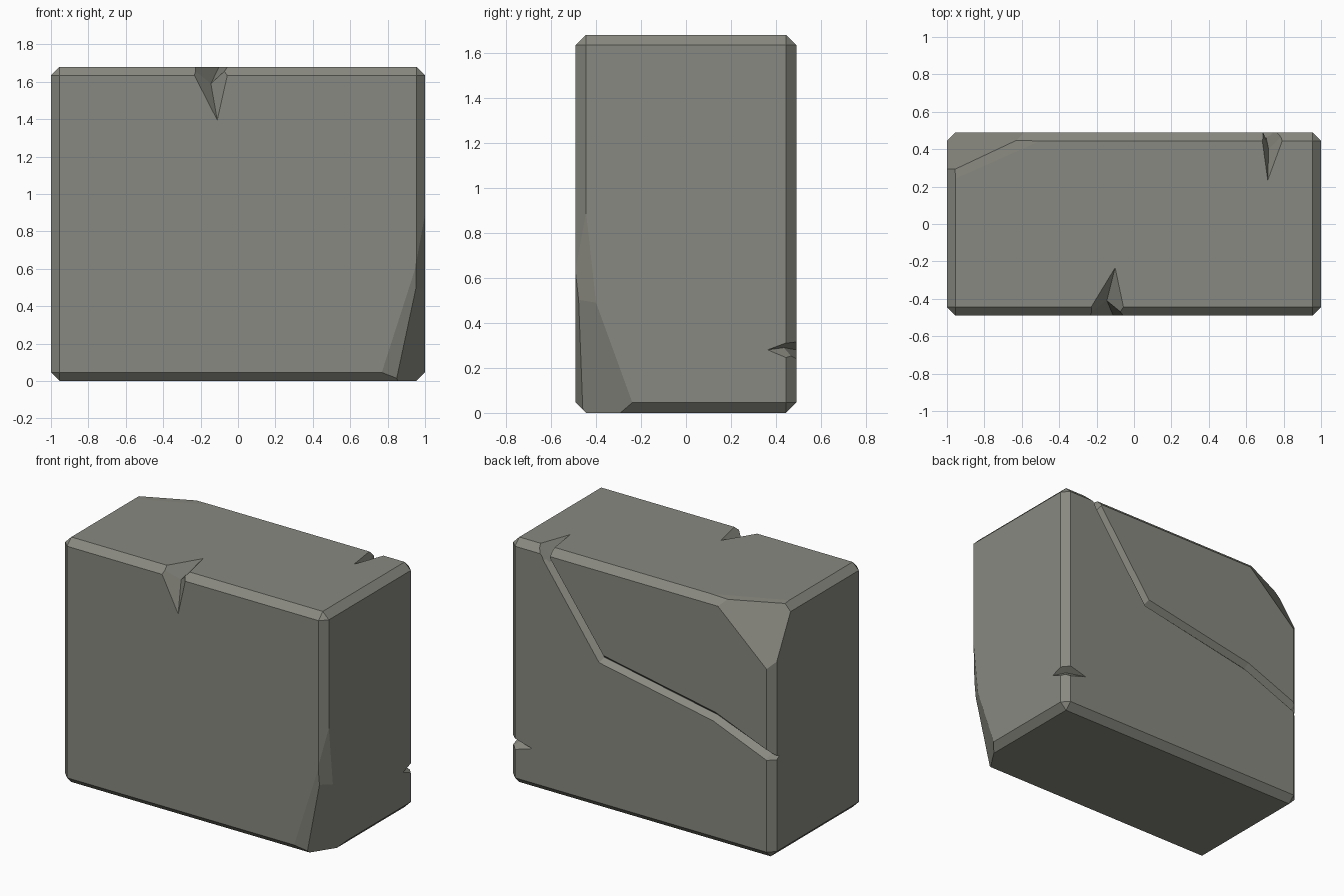
import bpy, bmesh
from mathutils import Vector, Matrix

if "Cube" in bpy.data.objects:
    bpy.data.objects.remove(bpy.data.objects["Cube"])

# Chamfered stone block
bm = bmesh.new()
bmesh.ops.create_cube(bm, size=1, matrix=Matrix.Translation((0, 0, 0.84)) @ Matrix.Diagonal((2, 0.98, 1.68, 1)))
bmesh.ops.bevel(bm, geom=bm.edges[:], offset=0.046, segments=1, affect='EDGES', profile=0.5)


def slice_off(a, b, c):
    """Remove the part beyond the plane through three points, and cap it."""
    a, b, c = Vector(a), Vector(b), Vector(c)
    n = (b - a).cross(c - a).normalized()
    if n.dot(Vector((0, 0, 0.84)) - a) > 0:
        n = -n
    bmesh.ops.bisect_plane(bm, geom=bm.verts[:] + bm.edges[:] + bm.faces[:], dist=1e-5,
                           plane_co=a, plane_no=n, clear_outer=True)
    bmesh.ops.holes_fill(bm, edges=[e for e in bm.edges if e.is_boundary], sides=0)


# Chipped lower front right corner
slice_off((0.77, -0.49, 0.05), (0.856, -0.46, 0.05), (0.96, -0.49, 0.64))
slice_off((0.856, -0.46, 0.05), (1, -0.24, 0.05), (1, -0.40, 0.49))
slice_off((1, -0.40, 0.49), (1, -0.445, 0.90), (0.957, -0.485, 0.64))
# Chipped upper back left corner
slice_off((-0.96, 0.24, 1.68), (-0.50, 0.445, 1.68), (-0.795, 0.37, 1.677))
slice_off((-0.96, 0.29, 1.68), (-0.63, 0.445, 1.68), (-0.955, 0.49, 1.30))
bmesh.ops.recalc_face_normals(bm, faces=bm.faces[:])


def make_object(name, mesh_bm):
    mesh = bpy.data.meshes.new(name)
    mesh_bm.to_mesh(mesh)
    mesh_bm.free()
    ob = bpy.data.objects.new(name, mesh)
    bpy.context.collection.objects.link(ob)
    return ob


block = make_object("stone_block", bm)
stone = bpy.data.materials.new("dark_stone")
stone.diffuse_color = (0.25, 0.25, 0.218, 1)
stone.use_nodes = True
stone.node_tree.nodes["Principled BSDF"].inputs["Base Color"].default_value = stone.diffuse_color
block.data.materials.append(stone)


def carve(name, points, faces):
    """Subtract a closed cutter from the block."""
    cb = bmesh.new()
    vs = [cb.verts.new(p) for p in points]
    for f in faces:
        cb.faces.new([vs[i] for i in f])
    bmesh.ops.recalc_face_normals(cb, faces=cb.faces[:])
    cutter = make_object(name, cb)
    cutter.data.materials.append(stone)
    cutter.hide_render = True
    mod = block.modifiers.new(name, 'BOOLEAN')
    mod.operation = 'DIFFERENCE'
    mod.solver = 'EXACT'
    mod.object = cutter
    bpy.context.view_layer.objects.active = block
    bpy.ops.object.modifier_apply(modifier=name)
    bpy.data.objects.remove(cutter)


def notch(name, tip_a, tip_b, side_a, side_b, deep, outer):
    """Splinter notch across an edge: two tips, two sides and a deep point."""
    carve(name, [tip_a, tip_b, side_a, side_b, deep, outer],
          [(2, 0, 4), (2, 4, 1), (3, 4, 0), (3, 1, 4),
           (5, 2, 1), (5, 1, 3), (5, 0, 2), (5, 3, 0)])


# Crack across the back: x, z, half width, depth
path = [(0.76, 1.72, 0.03, 0.06), (0.715, 1.61, 0.03, 0.04), (0.30, 1.035, 0.035, 0.035),
        (-0.56, 0.87, 0.035, 0.035), (-0.96, 0.71, 0.035, 0.055), (-1.06, 0.67, 0.035, 0.10)]
pts = []
for i, (x, z, w, d) in enumerate(path):
    p, q = path[max(i - 1, 0)], path[min(i + 1, len(path) - 1)]
    t = Vector((q[0] - p[0], q[1] - p[1])).normalized()
    nx, nz = -t.y * w, t.x * w
    pts += [(x + nx, 0.492, z + nz), (x, 0.49 - d, z), (x - nx, 0.492, z - nz), (x, 0.58, z)]
last = len(pts) - 4
quads = [(4 * i + k, 4 * i + (k + 1) % 4, 4 * i + 4 + (k + 1) % 4, 4 * i + 4 + k)
         for i in range(len(path) - 1) for k in range(4)]
carve("crack", pts, quads + [(0, 1, 2, 3), (last + 3, last + 2, last + 1, last)])

# Splinter notches on the top front, top back and right back edges
notch("front_notch", (-0.10, -0.23, 1.682), (-0.11, -0.492, 1.39),
      (-0.27, -0.50, 1.69), (-0.035, -0.50, 1.69), (-0.145, -0.41, 1.59), (-0.13, -0.62, 1.82))
notch("back_notch", (0.715, 0.23, 1.682), (0.70, 0.492, 1.57),
      (0.675, 0.50, 1.69), (0.82, 0.50, 1.69), (0.72, 0.40, 1.60), (0.73, 0.62, 1.82))
notch("side_notch", (1.002, 0.36, 0.28), (0.82, 0.492, 0.28),
      (1.01, 0.50, 0.215), (1.01, 0.50, 0.335), (0.945, 0.435, 0.29), (1.10, 0.60, 0.28))
